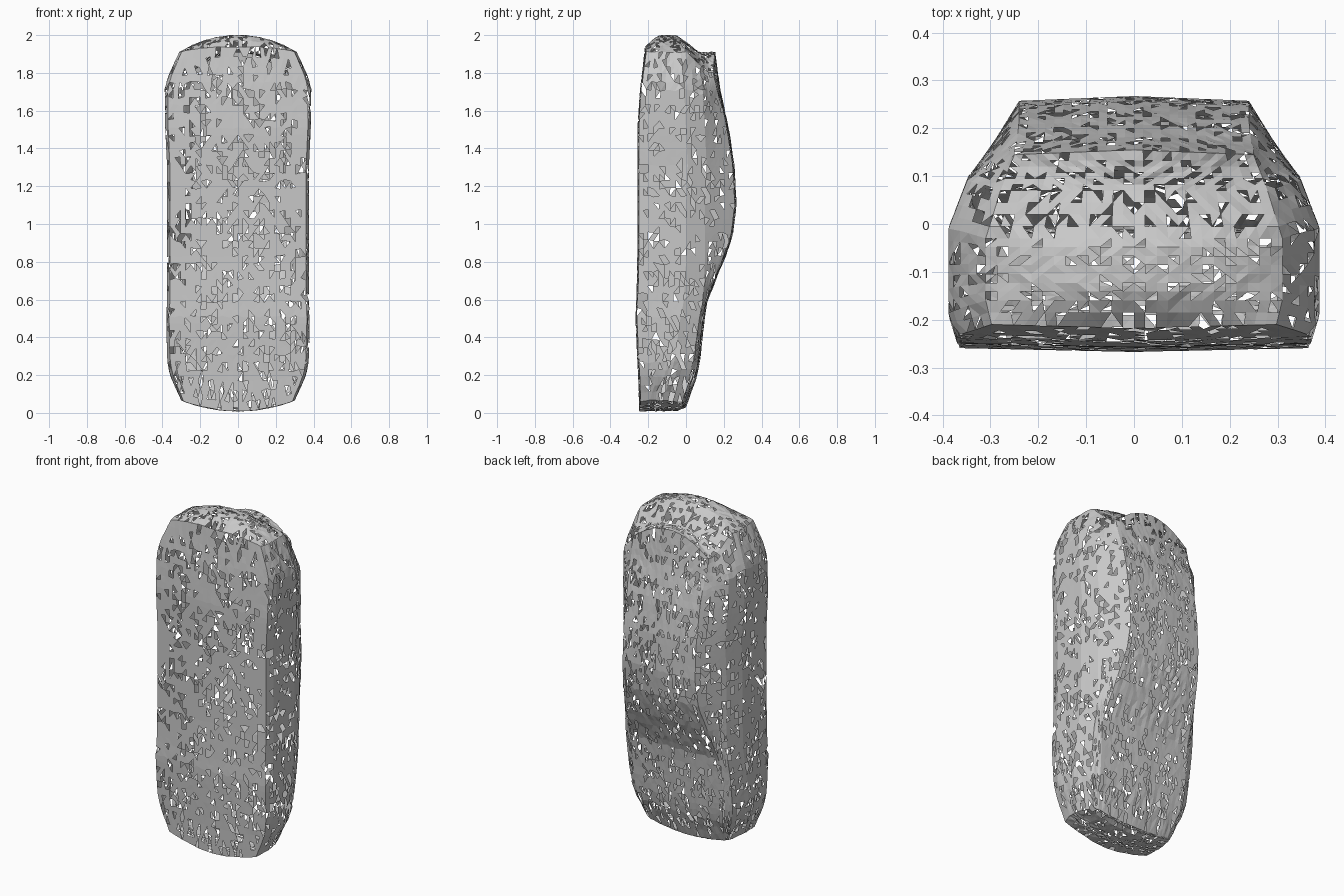
import bpy
import bmesh
import random
from mathutils import Vector

random.seed(4)
cube = bpy.data.objects.get("Cube")
if cube:
    bpy.data.objects.remove(cube, do_unlink=True)

# Single grey colour
grey = bpy.data.materials.new("plain grey")
grey.use_nodes = True
colour = (.58, .58, .58, 1)
grey.diffuse_color = colour
grey.node_tree.nodes["Principled BSDF"].inputs["Base Color"].default_value = colour

# Stations along the length: z, half width, floor y, shoulder y, roof half width, roof y
STATIONS = [
    (.07, .30, -.24, -.02, .24, 0),
    (.2, .36, -.245, .02, .28, .06),
    (.28, .375, -.25, .04, .29, .075),
    (.5, .38, -.26, .07, .3, .1),
    (.6, .375, -.255, .09, .29, .115),
    (.8, .375, -.25, .1, .27, .2),
    (.95, .375, -.25, .1, .25, .25),
    (1.1, .375, -.25, .1, .24, .268),
    (1.3, .375, -.25, .11, .24, .258),
    (1.5, .385, -.25, .1, .24, .228),
    (1.72, .388, -.235, .09, .245, .18),
    (1.8, .36, -.225, .085, .25, .17),
    (1.91, .31, -.21, .07, .25, .155),
]
FIRST, LAST = STATIONS[0][0], STATIONS[-1][0]
COLUMNS = 13
SPLITS = (COLUMNS, 2, 7, 4, 6, COLUMNS)
RINGS = 46
GAP_SHARE = .2


def clamp(value):
    return max(0, min(1, value))


def station_at(z):
    for low, high in zip(STATIONS, STATIONS[1:]):
        if z <= high[0]:
            t = (z - low[0]) / (high[0] - low[0])
            return [a + (b - a) * t for a, b in zip(low, high)]
    return STATIONS[-1]


def half_section(z):
    """Half of the cross-section, from floor centre round to roof centre."""
    _, width, floor, shoulder, roof_width, roof = station_at(z)
    corners = [Vector(p) for p in (
        (0, floor - .008), (width * .96, floor), (width, floor + .05),
        (width, shoulder - .1), (width * .9, shoulder),
        (roof_width, roof - .01), (0, roof))]
    points = [corners[0]]
    for start, end, count in zip(corners, corners[1:], SPLITS):
        points += [start.lerp(end, (i + 1) / count) for i in range(count)]
    return points


def bulged(x, y, z):
    """Bow the nose and tail outward, and sweep the roof's rear corners forward."""
    bow = 1 - clamp(abs(x) / .31) ** 2
    near_nose = clamp(1 - (z - FIRST) / .2)
    near_tail = clamp(1 - (LAST - z) / .3)
    nose = .06 * bow * clamp((.1 - y) / .15) * near_nose
    lip = clamp((y + .225) / .09) ** .5 * clamp((.07 - y) / .12)
    sweep = .11 * clamp(abs(x) / .25) ** 2 * clamp(y / .12)
    return Vector((x, y, z - nose + (.09 * bow * lip - sweep) * near_tail))


def add_vertices(bm, points, z, jitter):
    verts = []
    for p in points:
        co = bulged(p.x, p.y, z)
        co.z += random.uniform(-jitter, jitter)
        verts.append(bm.verts.new(co))
    return verts


def bridge(bm, first, second):
    for i in range(len(first) - 1):
        bm.faces.new((first[i], first[i + 1], second[i + 1], second[i]))


def add_cap(bm, ring, z):
    """Close an end with a grid of rows running from the centre to the side."""
    points = half_section(z)
    row = ring[:COLUMNS + 1]
    for k in range(COLUMNS + 1, len(ring) - COLUMNS - 1):
        edge = points[k]
        inner = [Vector((edge.x * j / COLUMNS, edge.y)) for j in range(COLUMNS)]
        next_row = add_vertices(bm, inner, z, .003) + [ring[k]]
        bridge(bm, row, next_row)
        row = next_row
    bridge(bm, row, ring[:-COLUMNS - 2:-1])


# Body shell: half loft with closed nose and tail
bm = bmesh.new()
rings = []
for k in range(RINGS + 1):
    z = FIRST + (LAST - FIRST) * k / RINGS
    jitter = .007 if 0 < k < RINGS else .002
    rings.append(add_vertices(bm, half_section(z), z, jitter))
for lower, upper in zip(rings, rings[1:]):
    bridge(bm, lower, upper)
add_cap(bm, rings[0], FIRST)
add_cap(bm, rings[-1], LAST)

# Mirror to the other side
bmesh.ops.triangulate(bm, faces=bm.faces[:])
bmesh.ops.mirror(bm, geom=bm.verts[:] + bm.edges[:] + bm.faces[:],
                 axis='X', merge_dist=.0005)
bmesh.ops.recalc_face_normals(bm, faces=bm.faces[:])

# Perforate the thin shell with scattered triangular gaps
gaps = [face for face in bm.faces if random.random() < GAP_SHARE]
bmesh.ops.delete(bm, geom=gaps, context='FACES')

mesh = bpy.data.meshes.new("body_shell")
bm.to_mesh(mesh)
bm.free()
mesh.materials.append(grey)
body = bpy.data.objects.new("body_shell", mesh)
bpy.context.collection.objects.link(body)
